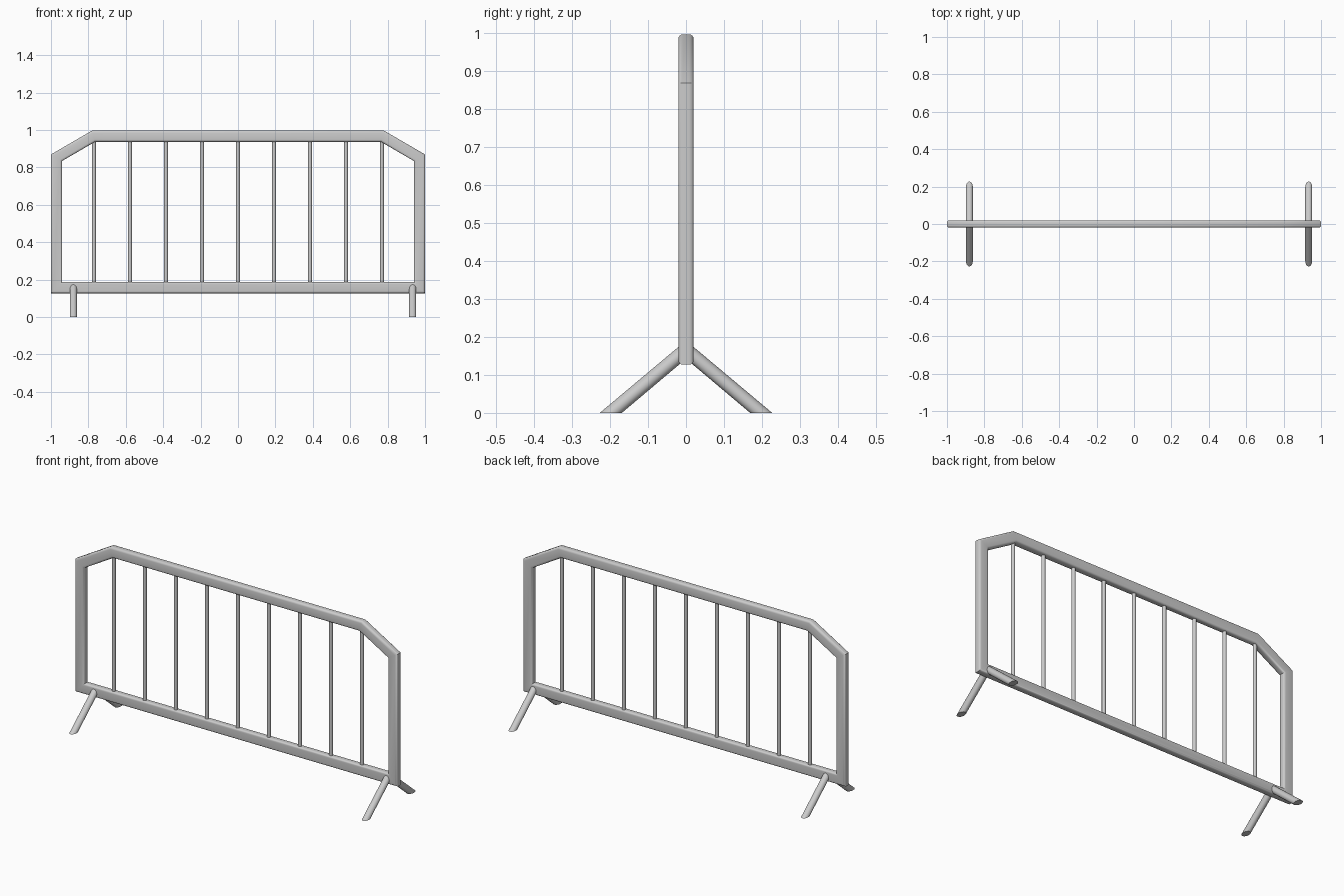
import bpy, bmesh
from math import cos, sin, tau, pi, radians
from mathutils import Vector

if "Cube" in bpy.data.objects:
    bpy.data.objects.remove(bpy.data.objects["Cube"])


def loft(name, rings, closed=False):
    """Skin a list of equal-length rings; close into a loop or cap the ends."""
    bm = bmesh.new()
    loops = [[bm.verts.new(p) for p in ring] for ring in rings]
    pairs = list(zip(loops, loops[1:] + loops[:1]))
    for a, b in (pairs if closed else pairs[:-1]):
        for i in range(len(a)):
            j = (i + 1) % len(a)
            bm.faces.new((a[i], a[j], b[j], b[i]))
    if not closed:
        bm.faces.new(loops[0])
        bm.faces.new(loops[-1])
    bmesh.ops.recalc_face_normals(bm, faces=bm.faces)
    mesh = bpy.data.meshes.new(name)
    bm.to_mesh(mesh)
    bm.free()
    mesh.shade_smooth()
    mesh.set_sharp_from_angle(angle=radians(35))
    obj = bpy.data.objects.new(name, mesh)
    bpy.context.collection.objects.link(obj)
    return obj


def rounded_section(half_w, half_d, r, steps=4):
    """Rounded rectangle as (in-plane offset, depth offset) pairs."""
    pts = []
    for k, (sx, sy) in enumerate([(1, 1), (-1, 1), (-1, -1), (1, -1)]):
        for s in range(steps + 1):
            a = k * pi / 2 + s / steps * pi / 2
            pts.append((sx * (half_w - r) + r * cos(a), sy * (half_d - r) + r * sin(a)))
    return pts


# Outer frame: flattened tube swept with mitred corners
right = [(0.97, 0.157), (0.97, 0.852), (0.772, 0.967)]
path = [Vector(p) for p in right + [(-x, z) for x, z in reversed(right)]]
section = rounded_section(0.03, 0.02, 0.012)
rings = []
for i, p in enumerate(path):
    d0 = (p - path[i - 1]).normalized()
    d1 = (path[(i + 1) % len(path)] - p).normalized()
    n0, n1 = Vector((d0.y, -d0.x)), Vector((d1.y, -d1.x))
    miter = (n0 + n1) / (1 + n0.dot(n1))
    rings.append([(p.x + miter.x * a, b, p.y + miter.y * a) for a, b in section])
loft("frame", rings, closed=True)

# Thin upright bars
circle = [(cos(tau * i / 16), sin(tau * i / 16)) for i in range(16)]
for i in range(9):
    x = (i - 4) * 0.1925
    loft(f"bar_{i + 1}", [[(x + 0.01 * c, 0.01 * s, z) for c, s in circle]
                          for z in (0.17, 0.955)])

# Splayed feet: cut flat on the ground and upright inside the bottom rail
for side, x in (("left", -0.88), ("right", 0.934)):
    for face, sy in (("front", -1), ("back", 1)):
        foot = [(x + 0.0185 * c, sy * (0.198 + 0.029 * s), 0) for c, s in circle]
        top = [(x + 0.0185 * c, sy * 0.01, 0.158 + 0.024 * s) for c, s in circle]
        loft(f"{side}_{face}_foot", [foot, top])
